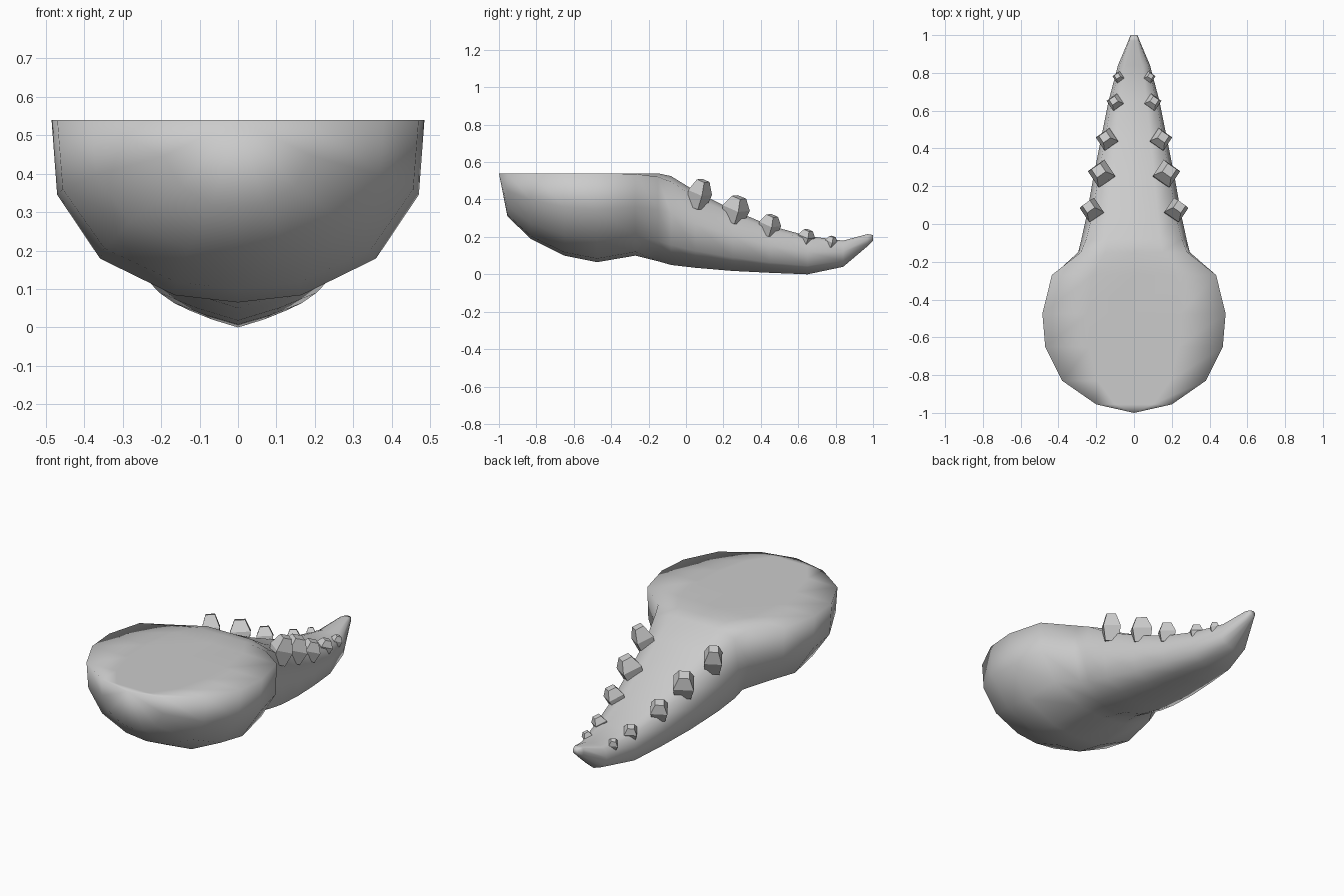
import bpy, bmesh, math
from mathutils import Vector, Matrix

if "Cube" in bpy.data.objects:
    bpy.data.objects.remove(bpy.data.objects["Cube"])

# Normalised half cross-sections (width, depth from top): bowl end and tail end
BOWL = [(0, 0), (.5, 0), (1, 0), (.97, .41), (.74, .76), (.34, .96), (0, 1)]
TAIL = [(0, 0), (.5, .0), (.88, .08), (1, .42), (.95, .78), (.5, .9), (0, 1)]

# y, half width, top z, bottom z, blend from bowl to tail
SECTIONS = [
    (-1.0, .0, .54, .54, 0), (-.955, .20, .54, .31, 0), (-.83, .38, .54, .19, 0),
    (-.65, .47, .54, .10, 0), (-.475, .485, .54, .065, 0), (-.27, .44, .54, .10, .1),
    (-.15, .30, .54, .07, .5), (-.08, .28, .525, .05, .8), (.05, .25, .445, .035, 1),
    (.25, .215, .345, .018, 1), (.45, .175, .26, .008, 1), (.65, .135, .205, .0, 1),
    (.84, .085, .18, .04, 1), (.97, .03, .215, .15, 1), (1.0, .018, .21, .18, 1)]


def make_object(name, bm):
    bmesh.ops.recalc_face_normals(bm, faces=bm.faces)
    mesh = bpy.data.meshes.new(name)
    bm.to_mesh(mesh)
    bm.free()
    ob = bpy.data.objects.new(name, mesh)
    bpy.context.collection.objects.link(ob)
    return ob


def bridge(bm, rings):
    n = len(rings[0])
    for a, b in zip(rings, rings[1:]):
        for i in range(n):
            bm.faces.new((a[i], a[(i + 1) % n], b[(i + 1) % n], b[i]))


# Body: bowl flowing into the tapering tail, lofted along y
bm = bmesh.new()
rings = []
for y, w, zt, zb, k in SECTIONS:
    half = [((a[0] * (1 - k) + b[0] * k) * w,
             zt - (a[1] * (1 - k) + b[1] * k) * (zt - zb)) for a, b in zip(BOWL, TAIL)]
    loop = half + [(-x, z) for x, z in half[-2:0:-1]]
    rings.append([bm.verts.new((x, y, z)) for x, z in loop])
bridge(bm, rings)
bm.faces.new(rings[-1])
bmesh.ops.remove_doubles(bm, verts=bm.verts, dist=.0005)
body = make_object("body_and_tail", bm)
for p in body.data.polygons:
    p.use_smooth = True

# Spikes: blunt four-sided studs along both tail edges (x, y, base z, radius, height)
SPIKES = [(.205, .055, .36, .07, .15), (.155, .25, .285, .08, .135),
          (.13, .435, .215, .065, .105), (.09, .635, .165, .05, .075),
          (.075, .77, .15, .035, .055)]
for side, label in ((1, "right"), (-1, "left")):
    for i, (x, y, z, r, h) in enumerate(SPIKES):
        bm = bmesh.new()
        m = (Matrix.Translation((side * x, y, z)) @ Matrix.Rotation(side * .25, 4, 'Y')
             @ Matrix.Rotation(-.25, 4, 'X') @ Matrix.Rotation(side * .15, 4, 'Z'))
        rings = []
        for rr, zz in ((.75, 0), (.95, .55), (.5, 1)):
            rings.append([bm.verts.new(m @ Vector((r * rr * math.cos(a), r * rr * math.sin(a), h * zz)))
                          for a in (j * math.pi / 2 for j in range(4))])
        bridge(bm, rings)
        bm.faces.new(rings[0])
        bm.faces.new(rings[-1])
        make_object(f"tail_spike_{label}_{i + 1}", bm)
